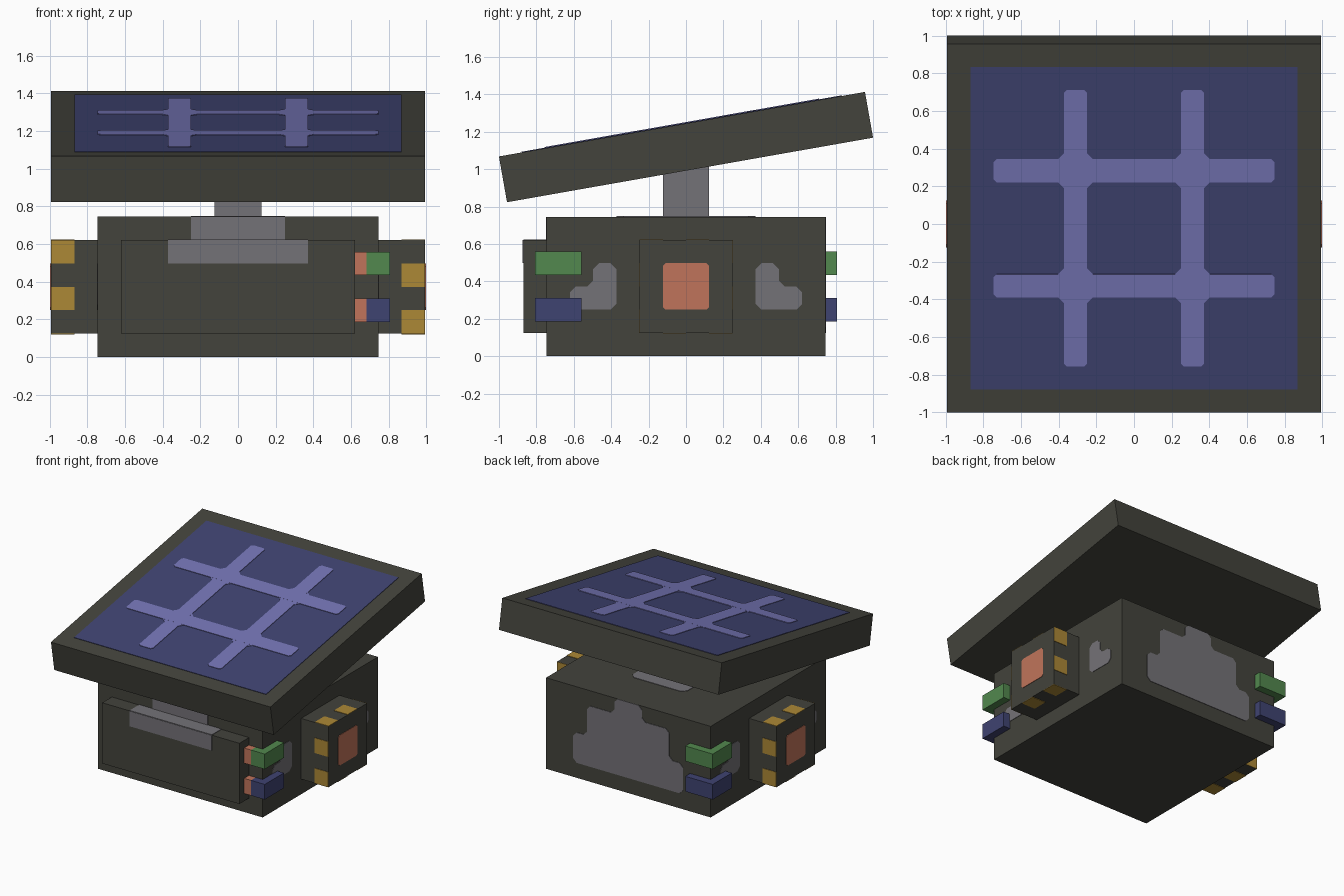
import bpy
import bmesh
from math import pi, radians
from mathutils import Matrix, Vector

U = 0.1242       # grid unit all parts are laid out on
SKIN = 0.03      # thickness of painted plates, in grid units

old = bpy.data.objects.get("Cube")
if old:
    bpy.data.objects.remove(old, do_unlink=True)


def material(name, rgb):
    linear = [((c / 255 + 0.055) / 1.055) ** 2.4 for c in rgb] + [1.0]
    mat = bpy.data.materials.new(name)
    mat.use_nodes = True
    mat.diffuse_color = linear
    mat.node_tree.nodes["Principled BSDF"].inputs["Base Color"].default_value = linear
    return mat


dark = material("dark olive metal", (67, 67, 60))
grey = material("worn grey", (116, 114, 119))
blue = material("deep blue", (63, 67, 113))
violet = material("pale violet", (116, 116, 180))
orange = material("copper orange", (192, 116, 91))
green = material("cable green", (82, 136, 78))
yellow = material("warning yellow", (172, 136, 54))


def frame(u, v, origin):
    """Matrix whose local x, y run along u, v and whose z is the normal."""
    u, v = Vector(u), Vector(v)
    m = Matrix((u, v, u.cross(v))).transposed().to_4x4()
    m.translation = origin
    return m


def prism(name, points, mat, place=Matrix(), base=0.0, depth=SKIN, cut=0.0):
    """Extrude an outline along the local z of a frame, with optional cut corners."""
    pts = [Vector(p) for p in points]
    if cut:
        outline = []
        for i, p in enumerate(pts):
            for q in (pts[i - 1], pts[(i + 1) % len(pts)]):
                outline.append(p + (q - p).normalized() * cut)
        pts = outline
    bm = bmesh.new()
    low = [bm.verts.new((p.x, p.y, base)) for p in pts]
    high = [bm.verts.new((p.x, p.y, base + depth)) for p in pts]
    bm.faces.new(low[::-1])
    bm.faces.new(high)
    for i in range(len(pts)):
        j = (i + 1) % len(pts)
        bm.faces.new((low[i], low[j], high[j], high[i]))
    bm.transform(Matrix.Scale(U, 4) @ place)
    bmesh.ops.recalc_face_normals(bm, faces=bm.faces)
    mesh = bpy.data.meshes.new(name)
    bm.to_mesh(mesh)
    bm.free()
    mesh.materials.append(mat)
    obj = bpy.data.objects.new(name, mesh)
    bpy.context.collection.objects.link(obj)
    return obj


def rect(x0, x1, y0, y1):
    return [(x0, y0), (x1, y0), (x1, y1), (x0, y1)]


def box(name, x, y, z, mat, place=Matrix()):
    return prism(name, rect(*x, *y), mat, place, z[0], z[1] - z[0])


X, Y, Z = Vector((1, 0, 0)), Vector((0, 1, 0)), Vector((0, 0, 1))

# Main housing, front cover and mast
box("housing", (-6, 6), (-6, 6), (0, 6), dark)
box("front_cover", (-5, 5), (-7, -6), (1, 5), dark)
box("mast", (-1, 1), (-1, 1), (6, 8.5), grey)

# Worn patches on the front, top and back
prism("cover_front_patch", rect(-3, 3, 4, 5), grey, frame(X, Z, (0, -7, 0)))
prism("cover_top_patch", rect(-3, 3, -7, -6), grey, frame(X, Y, (0, 0, 5)))
prism("housing_front_patch", rect(-2, 2, 5, 6), grey, frame(X, Z, (0, -6, 0)))
prism("housing_top_patch", rect(-2, 2, -3, 3), grey, frame(X, Y, (0, 0, 6)), cut=0.3)
half = [(4, 1), (4, 3), (3, 3), (3, 5), (1, 5), (1, 6)]
prism("housing_back_patch", half + [(-x, z) for x, z in reversed(half)], grey,
      frame(-X, Z, (0, 6, 0)), cut=0.25)

# Side units, the second being the first turned half way round
for side, turn in (("left", Matrix()), ("right", Matrix.Rotation(pi, 4, "Z"))):
    box(side + "_side_unit", (6, 8), (-2, 2), (1, 5), dark, turn)
    prism(side + "_copper_pad", rect(-1, 1, 2, 4), orange,
          turn @ frame(Y, Z, (8, 0, 0)), cut=0.12)

    # Alternating warning blocks running around the unit
    ring = Matrix.Translation((0, 0, 3))
    for k in range(4):
        spin = turn @ ring @ Matrix.Rotation(-k * pi / 2, 4, "X")
        for start in (-2, 0):
            prism(side + "_warning_block", rect(7, 8, start, start + 1), yellow, spin, 2)

    # Stepped patches on either side of the unit
    step = [(3, 2), (5, 2), (5, 3), (4, 3), (4, 4), (3, 4)]
    for s in (1, -1):
        prism(side + "_stepped_patch", [(s * y, z) for y, z in step], grey,
              turn @ frame(Y, Z, (6, 0, 0)), cut=0.25)

    # Corner cables, ending in copper plugs beside the front cover
    inner = 5.5 if side == "left" else 4.5
    bend = [(inner, -6.5), (6.5, -6.5), (6.5, -4.5), (6, -4.5), (6, -6), (inner, -6)]
    for z, mat, tint in ((3.5, green, "green"), (1.5, blue, "blue")):
        prism(side + "_" + tint + "_cable", bend, mat, turn, z, 1)
        if side == "left":
            box(tint + "_cable_plug", (5, 5.5), (-6.5, -6), (z, z + 1), orange)

# Tilted panel with its cell sheet
tilt = Matrix.Translation((0, 0, 9)) @ Matrix.Rotation(radians(10), 4, "X")
box("panel_frame", (-8, 8), (-8, 8), (-1, 1), dark, tilt)
prism("cell_sheet", rect(-7, 7, -7, 7), blue, tilt, 1)

# Conductor lattice with flared crossings
for s in (-2.5, 2.5):
    prism("long_conductor", rect(s - 0.5, s + 0.5, -6, 6), violet, tilt, 1, 0.06, 0.12)
    prism("cross_conductor", rect(-6, 6, s - 0.5, s + 0.5), violet, tilt, 1, 0.063, 0.12)
    for t in (-2.5, 2.5):
        r = 1.25
        prism("conductor_crossing", [(s + r, t), (s, t + r), (s - r, t), (s, t - r)],
              violet, tilt, 1, 0.057)
